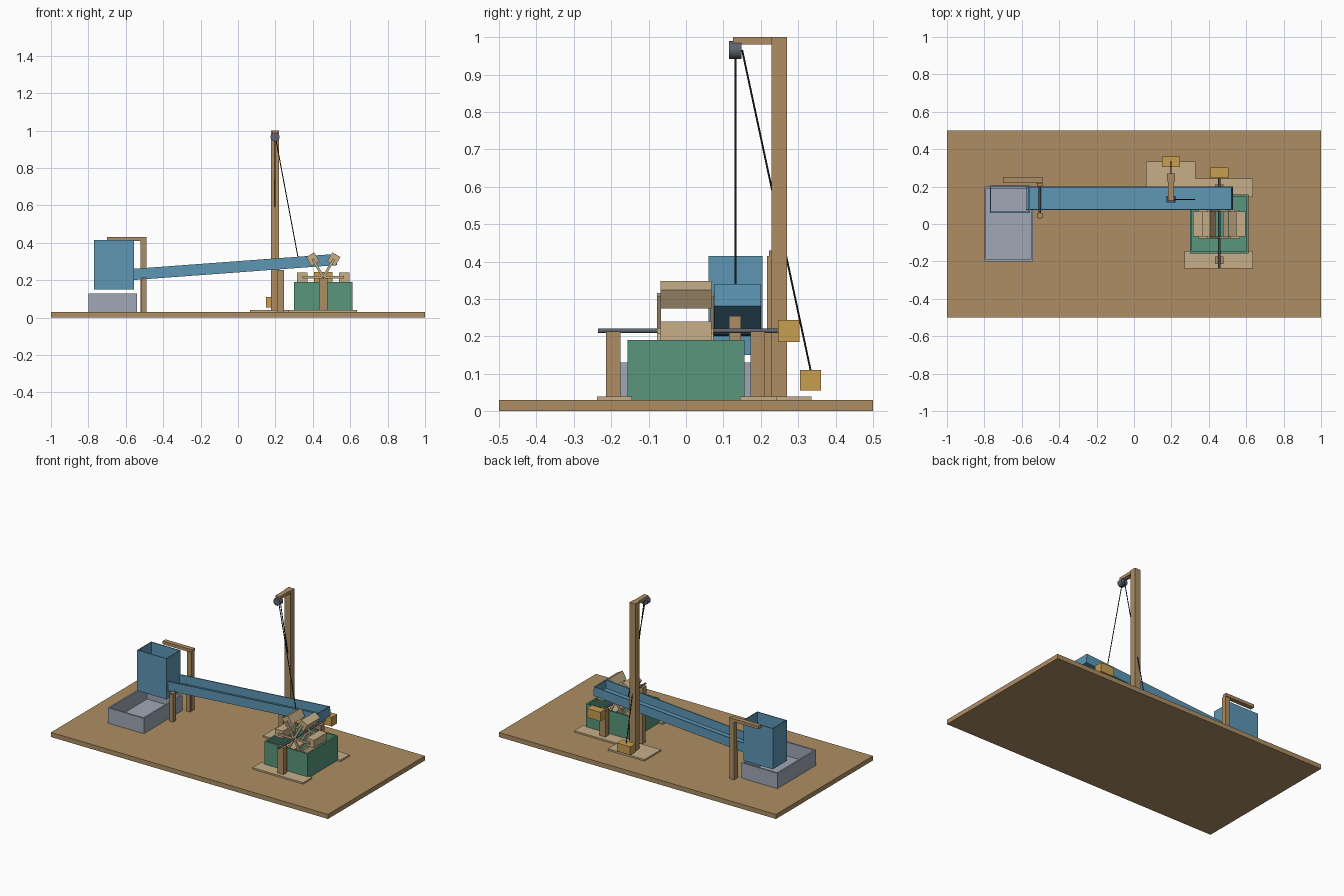
import bpy, bmesh, math
from mathutils import Vector, Matrix

old = bpy.data.objects.get("Cube")
if old:
    bpy.data.objects.remove(old, do_unlink=True)


def material(name, r, g, b):
    m = bpy.data.materials.new(name)
    m.use_nodes = True
    m.diffuse_color = (r, g, b, 1)
    m.node_tree.nodes["Principled BSDF"].inputs["Base Color"].default_value = (r, g, b, 1)
    return m


WOOD = material("brown wood", .42, .27, .125)
PALE = material("pale wood", .57, .43, .25)
BLUE = material("blue", .11, .305, .46)
GREEN = material("green", .10, .305, .205)
GREY = material("light grey", .35, .39, .47)
GOLD = material("gold", .58, .35, .08)
STEEL = material("dark steel", .115, .127, .16)
ROPE = material("black rope", .012, .013, .015)


def finish(name, bm, mat):
    me = bpy.data.meshes.new(name)
    bm.to_mesh(me)
    bm.free()
    ob = bpy.data.objects.new(name, me)
    me.materials.append(mat)
    bpy.context.collection.objects.link(ob)
    return ob


def box(name, mat, x, y, z, open_sides=(), wall=.01):
    """Box from axis ranges; open sides turn it into a thin-walled shell."""
    bm = bmesh.new()
    bmesh.ops.create_cube(bm, size=1)
    for v in bm.verts:
        v.co = [(r[0] + r[1]) / 2 + c * (r[1] - r[0]) for r, c in zip((x, y, z), v.co)]
    bm.normal_update()
    gone = [f for f in bm.faces if any(f.normal.dot(Vector(d)) > .9 for d in open_sides)]
    if gone:
        bmesh.ops.delete(bm, geom=gone, context='FACES')
    ob = finish(name, bm, mat)
    if gone:
        mod = ob.modifiers.new("walls", 'SOLIDIFY')
        mod.thickness = wall
        mod.offset = -1
        mod.use_even_offset = True
    return ob


def rod(name, mat, a, b, radius, sides=16):
    a, b = Vector(a), Vector(b)
    bm = bmesh.new()
    turn = (b - a).to_track_quat('Z', 'Y').to_matrix().to_4x4()
    bmesh.ops.create_cone(bm, cap_ends=True, segments=sides, radius1=radius, radius2=radius,
                          depth=(b - a).length, matrix=Matrix.Translation((a + b) / 2) @ turn)
    ob = finish(name, bm, mat)
    for p in ob.data.polygons:
        p.use_smooth = len(p.vertices) == 4
    for e in ob.data.edges:
        ends = [ob.data.vertices[i].co for i in e.vertices]
        e.use_edge_sharp = abs((ends[0] - ends[1]).dot((b - a).normalized())) < 1e-5
    return ob


UP, DOWN, LOW_END = (0, 0, 1), (0, 0, -1), (-1, 0, 0)

# Ground board
box("base_board", WOOD, (-1, 1), (-.5, .5), (0, .03))

# Catch basin and hopper
box("basin", GREY, (-.8, -.54), (-.2, .2), (.03, .13), [UP])
box("hopper", BLUE, (-.77, -.557), (.06, .205), (.15, .415), [UP, DOWN], .006)

# Hopper and chute pivot frame
box("hopper_post", WOOD, (-.52, -.488), (.216, .248), (.03, .415))
box("hopper_beam", WOOD, (-.7, -.488), (.222, .252), (.41, .43))
box("pivot_post_front", WOOD, (-.518, -.49), (.032, .06), (.03, .215))
box("pivot_post_back", WOOD, (-.518, -.49), (.203, .225), (.03, .215))
rod("chute_pivot", STEEL, (-.504, .03, .209), (-.504, .23, .209), .006)

# Sloping chute
chute = box("chute", BLUE, (-.553, .553), (.075 - .1375, .2 - .1375), (-.06, 0), [UP, LOW_END], .006)
chute.location = (-.027, .1375, .3)
chute.rotation_euler.y = -math.radians(4.2)
box("chute_support", WOOD, (.212, .246), (.115, .147), (.03, .255))

# Tower with pulley, ropes and counterweight
box("tower_foot", PALE, (.065, .33), (.165, .335), (.03, .04))
box("tower_post", WOOD, (.177, .219), (.228, .27), (.03, 1))
box("tower_arm", WOOD, (.182, .214), (.126, .25), (.98, 1))
rod("pulley", STEEL, (.198, .115, .966), (.198, .149, .966), .024, 24)
rod("chute_rope", ROPE, (.2, .132, .966), (.325, .132, .3), .0025, 8)
rod("weight_rope", ROPE, (.198, .15, .966), (.198, .333, .11), .0025, 8)
box("counterweight", GOLD, (.15, .246), (.305, .361), (.055, .11))

# Water tank with wheel stands
box("tank", GREEN, (.3, .612), (-.157, .157), (.03, .19), [UP])
for side, foot_x, foot_y, post_y in (("front", .27, (-.238, -.145), (-.214, -.175)),
                                     ("back", .3, (.145, .242), (.172, .211))):
    box("wheel_foot_" + side, PALE, (foot_x, .637), foot_y, (.03, .04))
    box("wheel_stand_" + side, WOOD, (.434, .478), post_y, (.03, .213))

# Water wheel: axle, crank weight, six spokes on each side and six buckets
HUB = Vector((.456, 0, .215))
rod("wheel_axle", STEEL, HUB + Vector((0, -.235, 0)), HUB + Vector((0, .27, 0)), .006)
box("axle_weight", GOLD, (.406, .504), (.246, .303), (.185, .244))
for i in range(6):
    parts = [box(f"bucket_{i}", PALE, (.084, .14), (-.068, .068), (-.025, .025)),
             box(f"spoke_front_{i}", PALE, (0, .112), (-.077, -.067), (-.007, .007)),
             box(f"spoke_back_{i}", PALE, (0, .112), (.066, .074), (-.007, .007))]
    for p in parts:
        p.location = HUB
        p.rotation_euler.y = i * math.pi / 3
